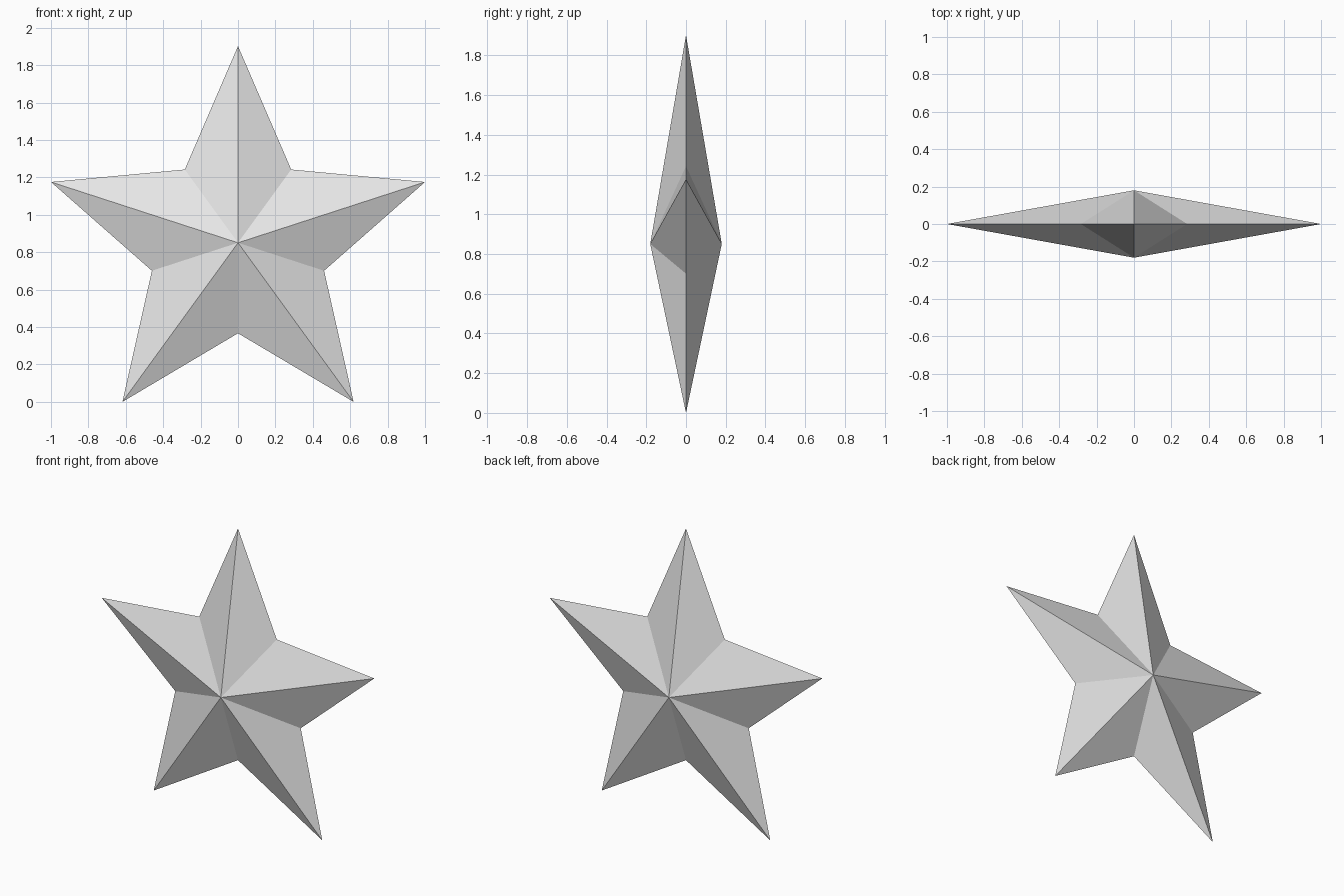
import bpy
import bmesh
from math import sin, cos, pi

cube = bpy.data.objects.get("Cube")
if cube:
    bpy.data.objects.remove(cube, do_unlink=True)

POINTS = 5
OUTER = 1 / sin(2 * pi / POINTS)    # tip radius giving a width of 2
INNER = 0.484                       # notch radius
HALF_DEPTH = 0.18
CENTRE_Z = OUTER * cos(pi / POINTS)

# Plain grey
grey = bpy.data.materials.new("light_grey")
grey.use_nodes = True
colour = (0.8, 0.8, 0.8, 1)
grey.diffuse_color = colour
grey.node_tree.nodes["Principled BSDF"].inputs["Base Color"].default_value = colour

# Star outline, alternating tips and notches, clockwise from the top
bm = bmesh.new()
rim = []
for i in range(2 * POINTS):
    radius = INNER if i % 2 else OUTER
    angle = i * pi / POINTS
    rim.append(bm.verts.new((radius * sin(angle), 0, CENTRE_Z + radius * cos(angle))))

# Front and back fans of facets meeting at the raised centres
for side in (-1, 1):
    apex = bm.verts.new((0, side * HALF_DEPTH, CENTRE_Z))
    for a, b in zip(rim, rim[1:] + rim[:1]):
        bm.faces.new((a, b, apex))
bmesh.ops.recalc_face_normals(bm, faces=bm.faces)

mesh = bpy.data.meshes.new("star")
bm.to_mesh(mesh)
bm.free()
mesh.materials.append(grey)
star = bpy.data.objects.new("star", mesh)
bpy.context.collection.objects.link(star)
